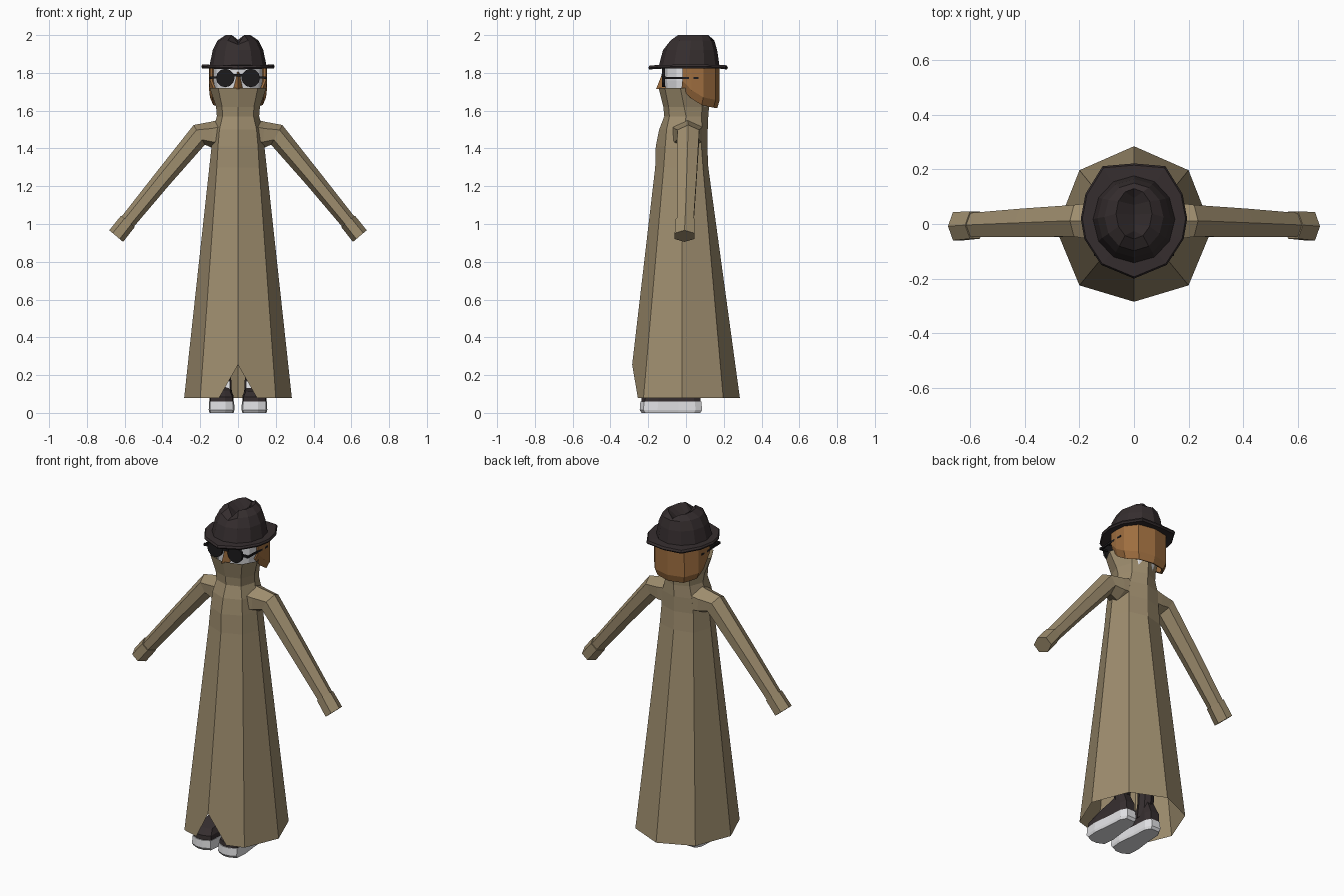
import bpy, bmesh
from math import sin, cos, pi, radians
from mathutils import Vector

cube = bpy.data.objects.get("Cube")
if cube:
    bpy.data.objects.remove(cube, do_unlink=True)


def material(name, r, g, b):
    m = bpy.data.materials.new(name)
    m.use_nodes = True
    m.diffuse_color = (r, g, b, 1)
    shader = m.node_tree.nodes["Principled BSDF"]
    shader.inputs["Base Color"].default_value = (r, g, b, 1)
    shader.inputs["Roughness"].default_value = 0.8
    return m


TAN = material("tan_cloth", 0.34, 0.265, 0.155)
FELT = material("dark_felt", 0.036, 0.027, 0.028)
HAIR = material("ginger_brown", 0.34, 0.155, 0.05)
WHITE = material("off_white", 0.75, 0.75, 0.77)
BLACK = material("black_glass", 0.012, 0.011, 0.012)


def finish(name, bm, mat, mirror=False, thickness=0):
    bmesh.ops.remove_doubles(bm, verts=bm.verts, dist=0.0005)
    bmesh.ops.recalc_face_normals(bm, faces=bm.faces)
    mesh = bpy.data.meshes.new(name)
    bm.to_mesh(mesh)
    bm.free()
    mesh.materials.append(mat)
    ob = bpy.data.objects.new(name, mesh)
    bpy.context.collection.objects.link(ob)
    if mirror:
        ob.modifiers.new("mirror", 'MIRROR').use_clip = True
    if thickness:
        solid = ob.modifiers.new("thickness", 'SOLIDIFY')
        solid.thickness, solid.offset = thickness, 0
    return ob


def loft(name, rings, mat, closed=True, caps=(True, True), **kw):
    """Skin a list of equally long point rings."""
    bm = bmesh.new()
    rows = [[bm.verts.new(p) for p in ring] for ring in rings]
    n = len(rows[0])
    for a, b in zip(rows, rows[1:]):
        for i in range(n if closed else n - 1):
            j = (i + 1) % n
            bm.faces.new((a[i], a[j], b[j], b[i]))
    for row, cap in zip((rows[0], rows[-1]), caps):
        if cap and closed:
            bm.faces.new(row)
    return finish(name, bm, mat, **kw)


def oval(n, rx, y0, y1, z):
    """Horizontal oval ring with a corner at the front."""
    cy, ry = (y0 + y1) / 2, (y1 - y0) / 2
    return [Vector((rx * sin(2 * pi * i / n), cy - ry * cos(2 * pi * i / n), z))
            for i in range(n)]


def box(name, size, loc, mat, rot_z=0, **kw):
    bm = bmesh.new()
    bmesh.ops.create_cube(bm, size=1)
    for v in bm.verts:
        v.co = Vector((v.co.x * size[0], v.co.y * size[1], v.co.z * size[2]))
        c, s = cos(rot_z), sin(rot_z)
        v.co = Vector((v.co.x * c - v.co.y * s, v.co.x * s + v.co.y * c, v.co.z)) + Vector(loc)
    return finish(name, bm, mat, **kw)


# Coat: half of an eight-sided shell, flared to the hem, mirrored
# each row: z, diagonal x, side x, then y of front, front diagonal, side, back diagonal, back
coat_rows = [
    (0.08, .200, .285, -.285, -.225, -.02, .197, .285),
    (1.30, .112, .152, -.163, -.118, -.02, .090, .118),
    (1.41, .106, .140, -.160, -.110, -.02, .082, .113),
    (1.50, .098, .130, -.142, -.103, -.01, .085, .115),
    (1.57, .082, .112, -.115, -.088, 0, .082, .118),
    (1.62, .084, .116, -.120, -.092, -.01, .085, .122),
    (1.72, .105, .150, -.145, -.112, -.03, .095, .138)]
bm = bmesh.new()
rows = []
for z, xd, xs, *ys in coat_rows:
    rows.append([bm.verts.new((x, y, z)) for x, y in zip((0, xd, xs, xd, 0), ys)])
rows[0][0].co.z = 0.255                      # top of the front slit
slit = bm.verts.new((0.1, -0.255, 0.08))
for k, (a, b) in enumerate(zip(rows, rows[1:])):
    for i in range(4):
        if k == 0 and i == 0:
            bm.faces.new((a[0], slit, a[1], b[1], b[0]))
        else:
            bm.faces.new((a[i], a[i + 1], b[i + 1], b[i]))
finish("coat", bm, TAN, mirror=True)


# Sleeves: six-sided tubes bent at the shoulder
def arm_ring(x, y, z, tilt, half_len, half_y):
    t = radians(tilt)
    pts = []
    for i in range(6):
        u, v = half_len * cos(i * pi / 3), half_y * sin(i * pi / 3) / sin(pi / 3)
        pts.append((x + u * sin(t), y + v, z + u * cos(t)))
    return pts


loft("sleeve", [arm_ring(.09, .005, 1.475, 0, .08, .08),
                arm_ring(.135, .01, 1.47, 5, .072, .07),
                arm_ring(.205, .012, 1.472, 30, .06, .058),
                arm_ring(.40, .004, 1.238, 50, .048, .052),
                arm_ring(.59, -.004, 1.005, 50, .042, .044)], TAN, mirror=True)
loft("cuff", [arm_ring(.583, -.004, 1.014, 50, .047, .050),
              arm_ring(.645, -.008, .936, 50, .048, .052)], TAN, mirror=True)

# Wrapped head
loft("head", [oval(12, .085, -.09, .1, 1.56), oval(12, .118, -.112, .13, 1.68),
              oval(12, .13, -.118, .15, 1.76), oval(12, .13, -.115, .15, 1.84)], WHITE)

# Nose wedge
loft("nose", [[(-.03, -.1, 1.71), (0, -.158, 1.715), (.03, -.1, 1.71)],
              [(-.016, -.1, 1.805), (0, -.122, 1.805), (.016, -.1, 1.805)]], HAIR)

# Hair: shell round the back of the head, lowest at the nape
outline = [(.142, -.018, 1.72), (.147, .03, 1.67), (.143, .09, 1.632),
           (.095, .152, 1.618), (0, .172, 1.615)]
outline += [(-x, y, z) for x, y, z in reversed(outline[:-1])]
hair_rows = [[(x * .88, y * .95 - .004, z) for x, y, z in outline],
             [(x, y, z + .04) for x, y, z in outline],
             [(x, y, 1.84) for x, y, z in outline]]
loft("hair", hair_rows, HAIR, closed=False, thickness=0.012)

# Round dark glasses
def lens_ring(y, r=.049):
    return [(.067 + r * cos(2 * pi * i / 12), y, 1.773 + r * sin(2 * pi * i / 12))
            for i in range(12)]


loft("lens", [lens_ring(-.112), lens_ring(-.127)], BLACK, mirror=True)
box("glasses_bridge", (.05, .01, .012), (0, -.125, 1.787), BLACK)
box("glasses_hinge", (.05, .012, .012), (.122, -.112, 1.775), BLACK, mirror=True)
box("glasses_temple", (.008, .185, .011), (.146, -.025, 1.773), BLACK,
    rot_z=radians(-2), mirror=True)

# Hat brim
brim_half = [(0, -.2), (.12, -.15), (.182, -.055), (.195, .02), (.178, .11), (.115, .212)]
brim = brim_half + [(0, .222)] + [(-x, y) for x, y in reversed(brim_half[1:])]


def brim_ring(s, z, lift=0):
    return [(x * s, .01 + (y - .01) * s, z + lift * abs(x)) for x, y in brim]


loft("hat_brim", [brim_ring(.75, 1.825), brim_ring(.97, 1.818, .03), brim_ring(1, 1.826, .04),
                  brim_ring(.97, 1.838, .03), brim_ring(.75, 1.842)], FELT)

# Hat crown, pinched along the middle
crown = [oval(12, .152, -.145, .178, 1.832), oval(12, .134, -.122, .165, 1.92),
         oval(12, .108, -.098, .150, 1.972), oval(12, .066, -.055, .130, 2.0),
         oval(12, .0, -.035, .105, 1.955)]
crown[2][0].z = 1.95
crown[3][0].z = 1.958
crown[3][6].z = 1.975
loft("hat_crown", crown, FELT, caps=(True, False))

# Shoes: rounded footprint, white sole and dark upper
foot = [(.02, -.245), (.062, -.225), (.068, -.15), (.055, -.04), (.05, .05), (.03, .085)]
foot = foot + [(-x, y) for x, y in reversed(foot)]


def foot_ring(s, z, rise=0):
    return [(.087 + x * s, -.08 + (y + .08) * s, z + rise * max(0, y + .2)) for x, y in foot]


loft("shoe_sole", [foot_ring(.94, 0), foot_ring(1, .015), foot_ring(.98, .06)], WHITE, mirror=True)
loft("shoe_upper", [foot_ring(.95, .058), foot_ring(.93, .085, .1),
                    foot_ring(.72, .115, .25)], FELT, mirror=True)


# Ankles and trouser legs
def leg_ring(r, y, z):
    return [(.082 + r * cos(i * pi / 4), y + r * sin(i * pi / 4), z) for i in range(8)]


loft("trouser_leg", [leg_ring(.05, -.01, .1), leg_ring(.045, .0, .2),
                     leg_ring(.05, .01, .4)], FELT, mirror=True)
loft("shoe_tongue", [[(.042, -.135, .125), (.085, -.14, .125), (.085, -.1, .125), (.042, -.1, .125)],
                     [(.042, -.085, .168), (.075, -.09, .168), (.075, -.05, .168), (.042, -.05, .168)]],
     WHITE, mirror=True)
